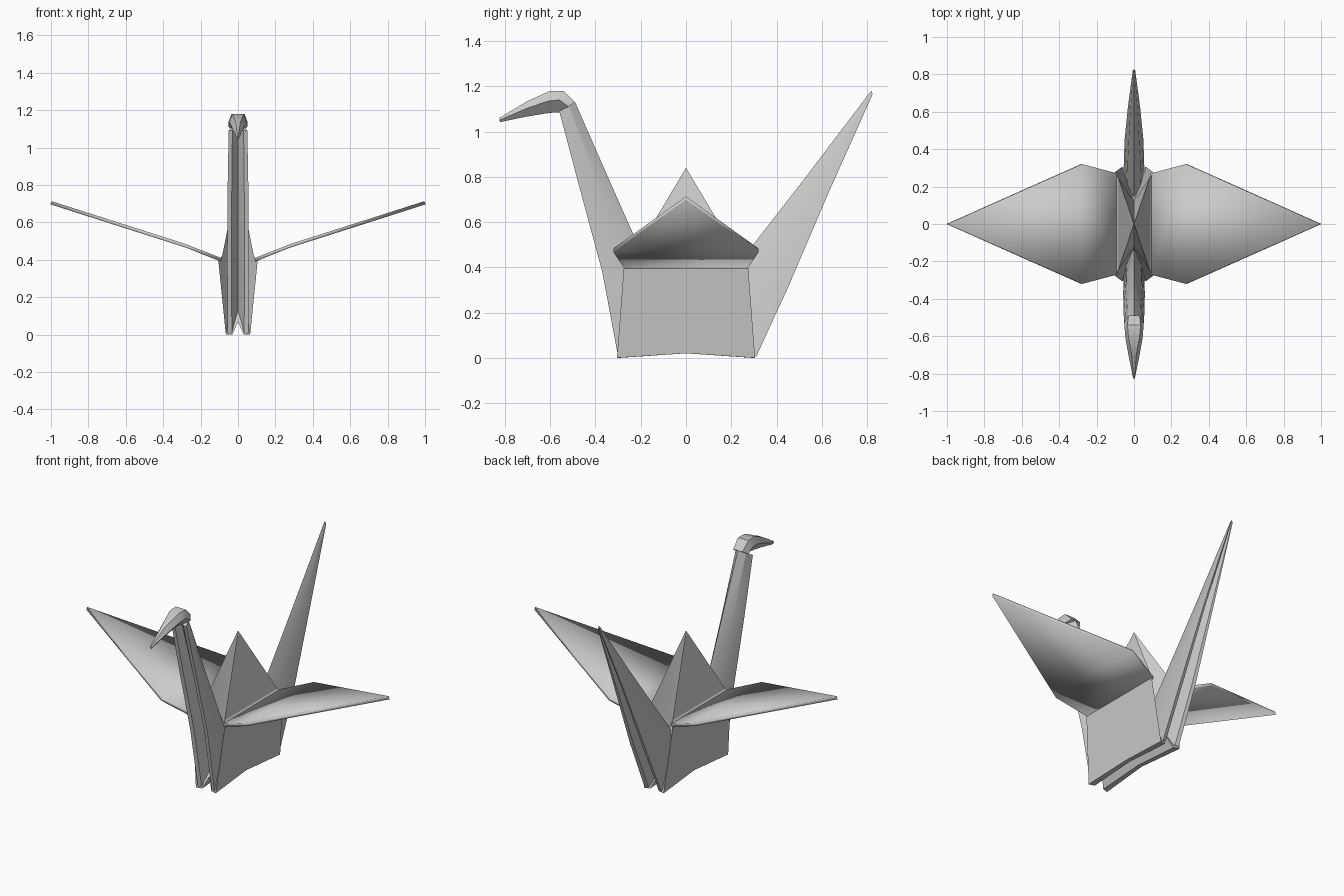
import bpy, bmesh, math

if "Cube" in bpy.data.objects:
    bpy.data.objects.remove(bpy.data.objects["Cube"])

paper = bpy.data.materials.new("light grey paper")
paper.diffuse_color = (0.6, 0.6, 0.59, 1)
paper.use_nodes = True
paper.node_tree.nodes["Principled BSDF"].inputs["Base Color"].default_value = paper.diffuse_color


def half_mesh(name, verts, faces, thickness=0):
    """Build the +x half, mirror it across x = 0 and weld the seam."""
    bm = bmesh.new()
    for side in (1, -1):
        vs = [bm.verts.new((x * side, y, z)) for x, y, z in verts]
        for f in faces:
            bm.faces.new([vs[i] for i in f])
    bmesh.ops.remove_doubles(bm, verts=bm.verts, dist=0.0005)
    bmesh.ops.recalc_face_normals(bm, faces=bm.faces)
    me = bpy.data.meshes.new(name)
    bm.to_mesh(me)
    bm.free()
    me.materials.append(paper)
    ob = bpy.data.objects.new(name, me)
    bpy.context.collection.objects.link(ob)
    if thickness:
        mod = ob.modifiers.new("paper thickness", 'SOLIDIFY')
        mod.thickness, mod.offset = thickness, 0
    bpy.ops.object.select_all(action='DESELECT')
    ob.select_set(True)
    bpy.context.view_layer.objects.active = ob
    bpy.ops.object.shade_smooth_by_angle(angle=math.radians(25))
    return ob


def loft(name, sections):
    """Skin half cross-sections, each running from x = 0 round to x = 0."""
    n = len(sections[0])
    verts = [p for s in sections for p in s]
    faces = [(r * n + i, r * n + i + 1, (r + 1) * n + i + 1, (r + 1) * n + i)
             for r in range(len(sections) - 1) for i in range(n - 1)]
    faces += [tuple(range(n)), tuple(range(len(verts) - n, len(verts)))]
    return half_mesh(name, verts, faces)


def folded_strip(name, rows):
    """Folded point: ridge on the inner side, groove on the outer side."""
    sections = []
    for oy, oz, iy, iz, w in rows:
        def at(x, t):
            return (x, iy + (oy - iy) * t, iz + (oz - iz) * t)
        sections.append([at(0, 0), at(w * 0.68, 0.4), at(w, 1),
                         at(w * 0.6, 0.98), at(0, 0.65)])
    return loft(name, sections)


# Body with the central peak and the grooved underside
verts = [(0, 0, 0.84), (0.055, 0, 0.02), (0.03, 0, 0.02), (0, 0, 0.07)]
for s in (-1, 1):
    verts += [(0.105, 0.275 * s, 0.395), (0.085, 0.25 * s, 0.42),
              (0.065, 0.305 * s, 0), (0.03, 0.295 * s, 0),
              (0, 0.27 * s, 0.07), (0, 0.12 * s, 0.36)]
faces = [(4, 10, 12, 1, 6), (5, 11, 0), (4, 10, 11, 5)]
for k in (4, 10):
    t, h, b, i, c, g = range(k, k + 6)
    faces += [(0, h, g), (h, t, g), (t, b, g), (b, i, c, g),
              (b, i, 2, 1), (i, c, 3, 2)]
half_mesh("body", verts, faces)

# Wings
half_mesh("wings",
          [(0.09, -0.27, 0.40), (0.28, -0.32, 0.475), (0.28, 0.32, 0.475),
           (0.09, 0.27, 0.40), (1, 0, 0.705)],
          [(0, 1, 2, 3), (1, 4, 2)], 0.018)

# Neck and tail: outer y, z, inner y, z, half width
folded_strip("neck", [(-0.30, 0.005, -0.10, 0.25, 0.055),
                      (-0.37, 0.38, -0.19, 0.45, 0.058),
                      (-0.47, 0.75, -0.33, 0.765, 0.056),
                      (-0.56, 1.09, -0.49, 1.13, 0.05)])
folded_strip("tail", [(0.31, 0.005, 0.10, 0.25, 0.055),
                      (0.455, 0.32, 0.25, 0.44, 0.05),
                      (0.63, 0.73, 0.53, 0.80, 0.032),
                      (0.825, 1.165, 0.818, 1.18, 0.006)])

# Head and beak: top y, z, half width, cheek y, z, half width, underside y, z
head = [(-0.49, 1.13, 0.03, -0.52, 1.11, 0.05, -0.56, 1.085),
        (-0.54, 1.18, 0.035, -0.56, 1.14, 0.05, -0.575, 1.085),
        (-0.60, 1.18, 0.03, -0.61, 1.135, 0.046, -0.62, 1.08),
        (-0.70, 1.135, 0.012, -0.71, 1.10, 0.028, -0.71, 1.065),
        (-0.825, 1.06, 0.002, -0.825, 1.05, 0.005, -0.82, 1.042)]
loft("head", [[(0, ty, tz), (tw, ty, tz), (cw, cy, cz), (0, by, bz)]
              for ty, tz, tw, cy, cz, cw, by, bz in head])
